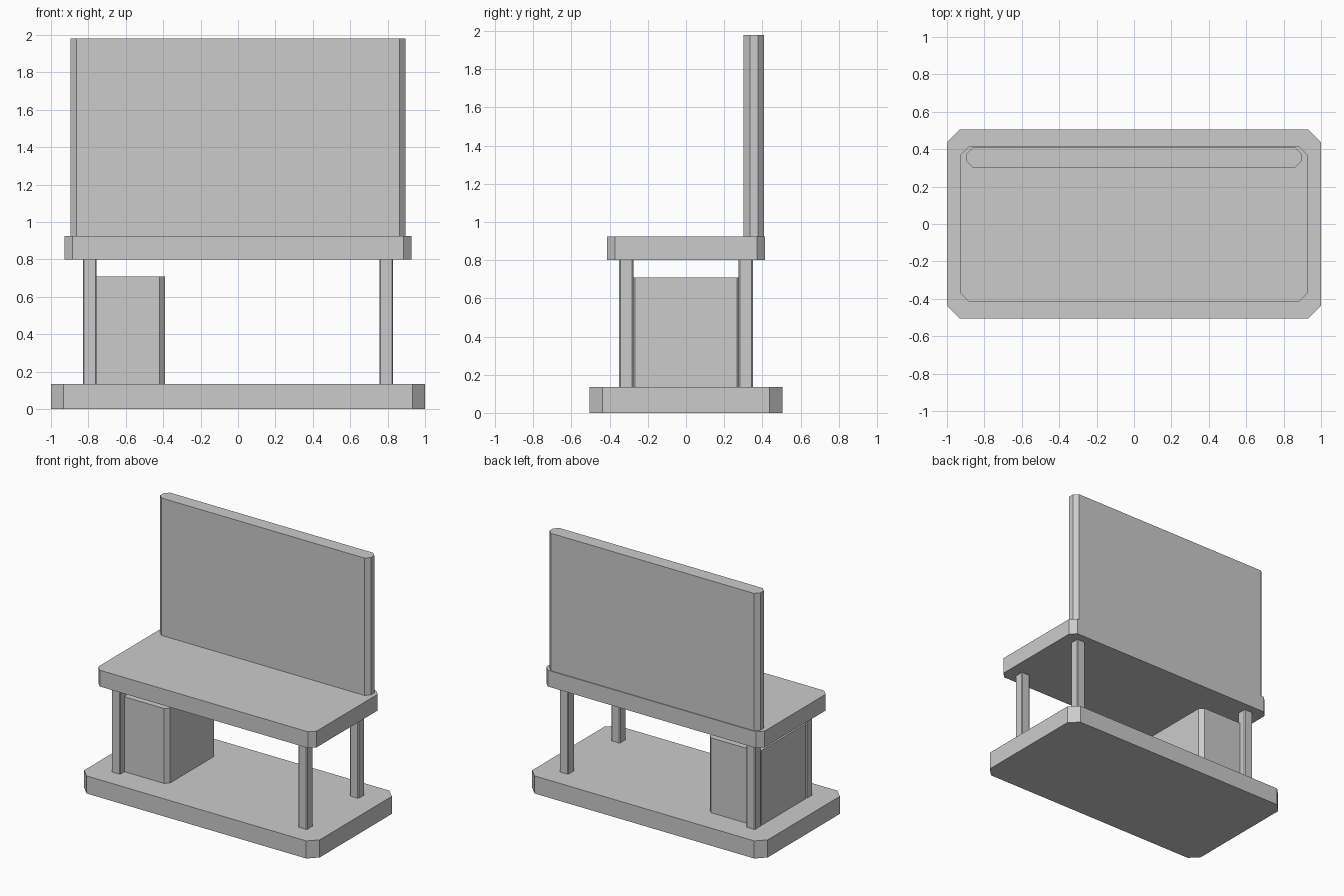
import bpy
import bmesh

# Remove the default cube
cube = bpy.data.objects.get("Cube")
if cube:
    bpy.data.objects.remove(cube, do_unlink=True)

# Single grey material
GREY = (0.6, 0.6, 0.6, 1.0)
grey = bpy.data.materials.new("plain_grey")
grey.use_nodes = True
grey.diffuse_color = GREY
grey.node_tree.nodes["Principled BSDF"].inputs["Base Color"].default_value = GREY


def block(name, low, high, chamfer):
    """Box between two corners, with its four upright edges chamfered."""
    bm = bmesh.new()
    bmesh.ops.create_cube(bm, size=1)
    for v in bm.verts:
        v.co = [h if c > 0 else l for c, l, h in zip(v.co, low, high)]
    upright = [e for e in bm.edges
               if abs(e.verts[0].co.z - e.verts[1].co.z) > 0.001]
    bmesh.ops.bevel(bm, geom=upright, offset=chamfer, segments=1,
                    affect='EDGES', clamp_overlap=True)
    bmesh.ops.recalc_face_normals(bm, faces=bm.faces)
    mesh = bpy.data.meshes.new(name)
    bm.to_mesh(mesh)
    bm.free()
    mesh.materials.append(grey)
    obj = bpy.data.objects.new(name, mesh)
    bpy.context.collection.objects.link(obj)
    return obj


BASE_TOP, DESK_UNDER, DESK_TOP = 0.135, 0.8, 0.925

# Floor plinth, desk top and upright back panel
block("base_plinth", (-1, -0.505, 0), (1, 0.505, BASE_TOP), 0.067)
block("desk_top", (-0.927, -0.414, DESK_UNDER), (0.927, 0.414, DESK_TOP), 0.043)
block("back_panel", (-0.895, 0.302, DESK_TOP), (0.895, 0.408, 1.98), 0.032)

# Four legs
LEG_X, LEG_Y, HALF = 0.793, 0.313, 0.037
for side, sx in (("left", 1), ("right", -1)):
    for end, sy in (("front", -1), ("back", 1)):
        x, y = sx * LEG_X, sy * LEG_Y
        block(f"{end}_{side}_leg", (x - HALF, y - HALF, BASE_TOP),
              (x + HALF, y + HALF, DESK_UNDER), 0.006)

# Storage cabinet under the right side of the desk
block("cabinet", (-0.828, -0.297, BASE_TOP), (-0.39, 0.297, 0.71), 0.03)
